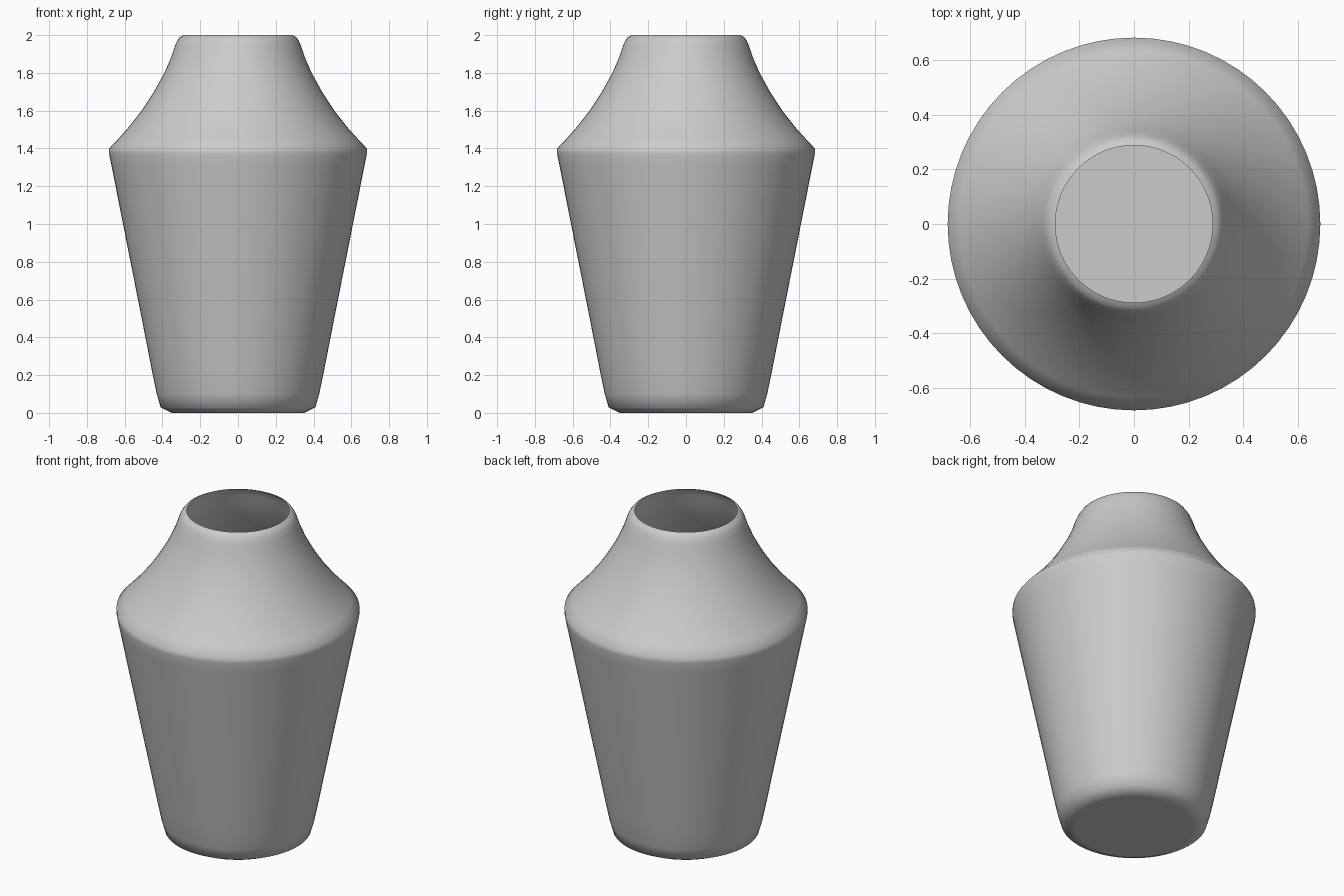
import bpy
import bmesh
from math import tau
from mathutils import Vector

SIDES = 64

cube = bpy.data.objects.get("Cube")
if cube:
    bpy.data.objects.remove(cube, do_unlink=True)

# Plain grey glaze
grey = bpy.data.materials.new("grey_ceramic")
grey.use_nodes = True
colour = (0.6, 0.6, 0.6, 1)
grey.diffuse_color = colour
grey.node_tree.nodes["Principled BSDF"].inputs["Base Color"].default_value = colour

# Radius and height from the centre of the base up to the rolled rim
profile = [
    (0, 0), (0.33, 0), (0.35, 0), (0.41, 0.03), (0.43, 0.1), (0.455, 0.22),
    (0.49, 0.4), (0.67, 1.31), (0.682, 1.37), (0.682, 1.4), (0.635, 1.45),
    (0.585, 1.505), (0.51, 1.6), (0.445, 1.7), (0.39, 1.8), (0.355, 1.88),
    (0.335, 1.94), (0.322, 1.97), (0.308, 1.99), (0.288, 2),
]

# Vase shell, open at the mouth, spun about the vertical axis
bm = bmesh.new()
verts = [bm.verts.new((r, 0, z)) for r, z in profile]
edges = [bm.edges.new(pair) for pair in zip(verts, verts[1:])]
bmesh.ops.spin(bm, geom=verts + edges, cent=Vector(), axis=(0, 0, 1),
               angle=tau, steps=SIDES)
bmesh.ops.remove_doubles(bm, verts=bm.verts, dist=0.0005)
bmesh.ops.recalc_face_normals(bm, faces=bm.faces)
# Make the base face down, so the shell faces outwards
base = min(bm.faces, key=lambda f: f.calc_center_median().z)
if base.normal.z > 0:
    bmesh.ops.reverse_faces(bm, faces=bm.faces)
for face in bm.faces:
    face.smooth = True

mesh = bpy.data.meshes.new("vase")
bm.to_mesh(mesh)
bm.free()
mesh.materials.append(grey)
vase = bpy.data.objects.new("vase", mesh)
bpy.context.collection.objects.link(vase)
